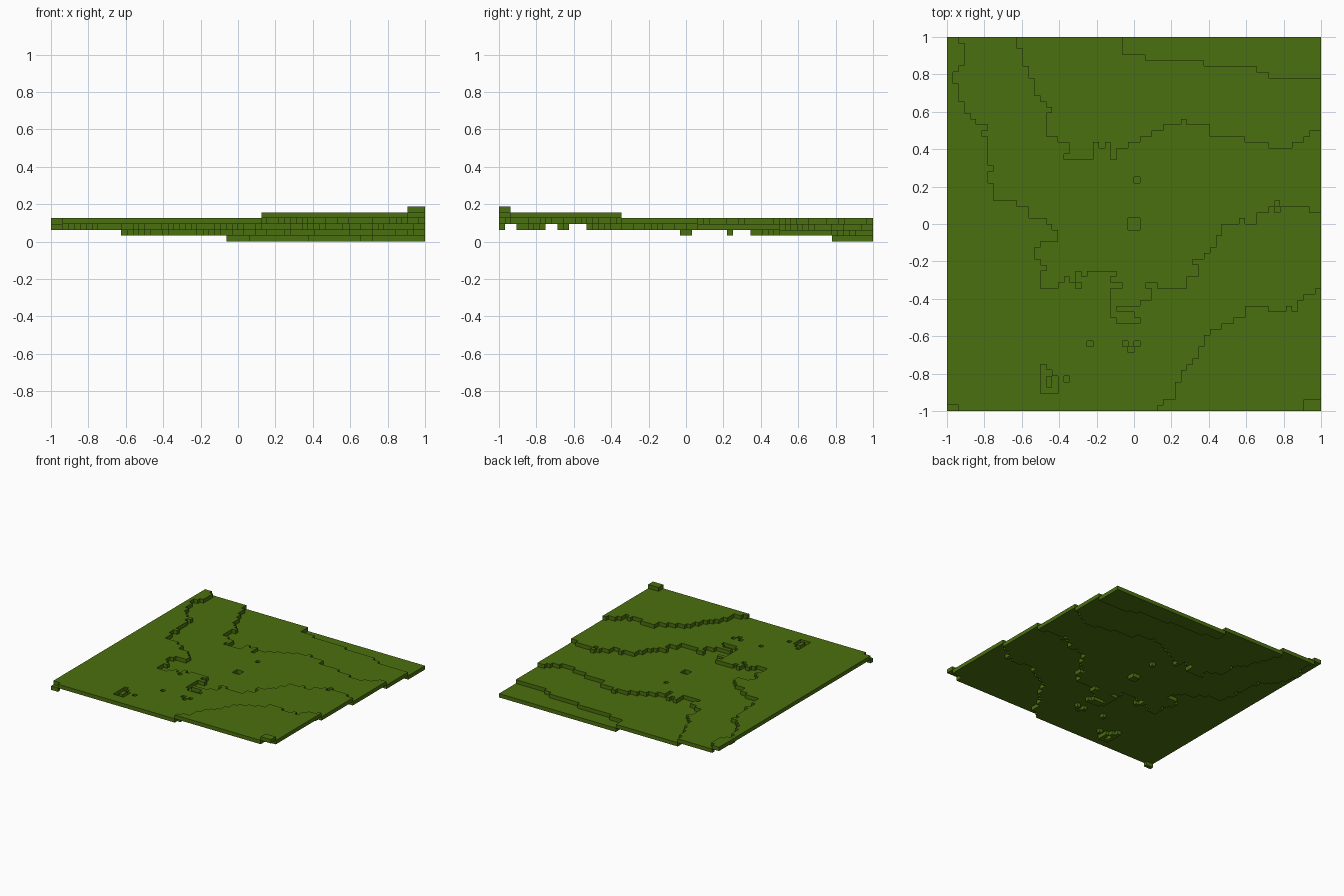
import bpy
import bmesh

if "Cube" in bpy.data.objects:
    bpy.data.objects.remove(bpy.data.objects["Cube"], do_unlink=True)

N = 64            # blocks along each side
S = 2.0 / N       # block size

grass = bpy.data.materials.new("grass_green")
grass.use_nodes = True
COLOR = (0.070, 0.160, 0.0045, 1.0)
grass.diffuse_color = COLOR
bsdf = grass.node_tree.nodes["Principled BSDF"]
bsdf.inputs["Base Color"].default_value = COLOR
bsdf.inputs["Roughness"].default_value = 0.9


def stair_path(col, row, moves):
    """Stepped outline: moves alternate between a new row and a new column."""
    points = [(col, row)]
    for i, m in enumerate(moves):
        if i % 2 == 0:
            row = m
        else:
            col = m
        points.append((col, row))
    return points


def inside(poly, x, y):
    """Even-odd point in polygon test."""
    hit = False
    for (x1, y1), (x2, y2) in zip(poly, poly[1:] + poly[:1]):
        if (y1 > y) != (y2 > y) and x < x1 + (y - y1) * (x2 - x1) / (y2 - y1):
            hit = not hit
    return hit


# Terrace edges, in columns from the -x side and rows from the back
middle_edge = stair_path(2, 0, [
    1, 3, 5, 2, 6, 1, 8, 2, 11, 3, 13, 4, 14, 5, 15, 7, 16, 6, 17, 7, 22, 8,
    23, 7, 25, 8, 28, 12, 29, 14, 31, 17, 32, 18, 33, 19, 35, 16, 36, 15,
    38, 16, 39, 17, 40, 16, 43, 19, 42, 20, 41, 21, 42, 22, 40, 23, 41, 24,
    40, 29, 41, 28, 42, 30, 43, 28, 48, 29, 49, 33, 48, 32, 47, 29, 46, 33,
    45, 35, 43, 34, 42, 36, 43, 41, 41, 43, 39, 42, 38, 44, 37, 45, 36, 46,
    34, 47, 32, 50, 31, 51, 32, 53, 30, 55, 29, 62, 30, 64, 0])
lower_edge = stair_path(12, 0, [
    2, 13, 5, 14, 7, 15, 10, 16, 11, 17, 12, 18, 13, 17, 17, 19, 18, 21,
    20, 20, 21, 25, 18, 26, 19, 27, 18, 28, 21, 29, 19, 31, 18, 33, 17, 35,
    16, 37, 15, 40, 14, 41, 15, 45, 17, 51, 18, 55, 19, 59, 18, 61, 17, 62,
    16, 64, 0])
lowest_edge = stair_path(30, 0, [3, 34, 4, 44, 5, 53, 6, 55, 7, 64, 0])
upper_edge = stair_path(36, 64, [
    63, 37, 62, 39, 59, 40, 57, 41, 56, 42, 55, 43, 53, 44, 51, 45, 50, 47,
    49, 49, 48, 51, 46, 55, 47, 58, 46, 59, 47, 60, 45, 61, 44, 63, 43, 64,
    64])
peak_edge = stair_path(61, 64, [62, 64, 64])

# Small one-block hollows
hollows = {(32, 24), (31, 31), (32, 31), (31, 32), (32, 32),
           (24, 52), (30, 52), (32, 52), (31, 53), (20, 58), (22, 42),
           (16, 56), (16, 57), (17, 57), (16, 58), (18, 58),
           (16, 59), (18, 59), (16, 60), (17, 60), (18, 60),
           (0, 63), (1, 63), (56, 29)}
bumps = {(56, 28)}

# Sort every block into its height level
levels = {}
for r in range(N):
    for c in range(N):
        x, y = c + 0.5, r + 0.5
        h = 4
        for edge in (middle_edge, lower_edge, lowest_edge):
            h -= inside(edge, x, y)
        for edge in (upper_edge, peak_edge):
            h += inside(edge, x, y)
        if (c, r) in bumps:
            h = 4
        elif (c, r) == (56, 29):
            h = 3
        elif (c, r) in hollows:
            h -= 1 if h > 2 else 0
        levels.setdefault(h, []).append((c, r))


def build_terrace(name, level, cells):
    """One-block-thick slab made of the given cells."""
    bm = bmesh.new()
    corners = {}

    def corner(c, r):
        if (c, r) not in corners:
            corners[c, r] = bm.verts.new((c * S - 1, 1 - r * S, (level - 1) * S))
        return corners[c, r]

    for c, r in cells:
        bm.faces.new([corner(c, r), corner(c + 1, r),
                      corner(c + 1, r + 1), corner(c, r + 1)])
    out = bmesh.ops.extrude_face_region(bm, geom=bm.faces[:], use_keep_orig=True)
    top = [g for g in out["geom"] if isinstance(g, bmesh.types.BMVert)]
    bmesh.ops.translate(bm, verts=top, vec=(0, 0, S))
    bmesh.ops.recalc_face_normals(bm, faces=bm.faces[:])
    mesh = bpy.data.meshes.new(name)
    bm.to_mesh(mesh)
    bm.free()
    mesh.materials.append(grass)
    obj = bpy.data.objects.new(name, mesh)
    bpy.context.collection.objects.link(obj)


# Terraces from the low back to the high front corner
names = {1: "lowest_terrace", 2: "lower_terrace", 3: "middle_terrace",
         4: "main_terrace", 5: "upper_terrace", 6: "corner_peak"}
for level, cells in sorted(levels.items()):
    build_terrace(names[level], level, cells)
